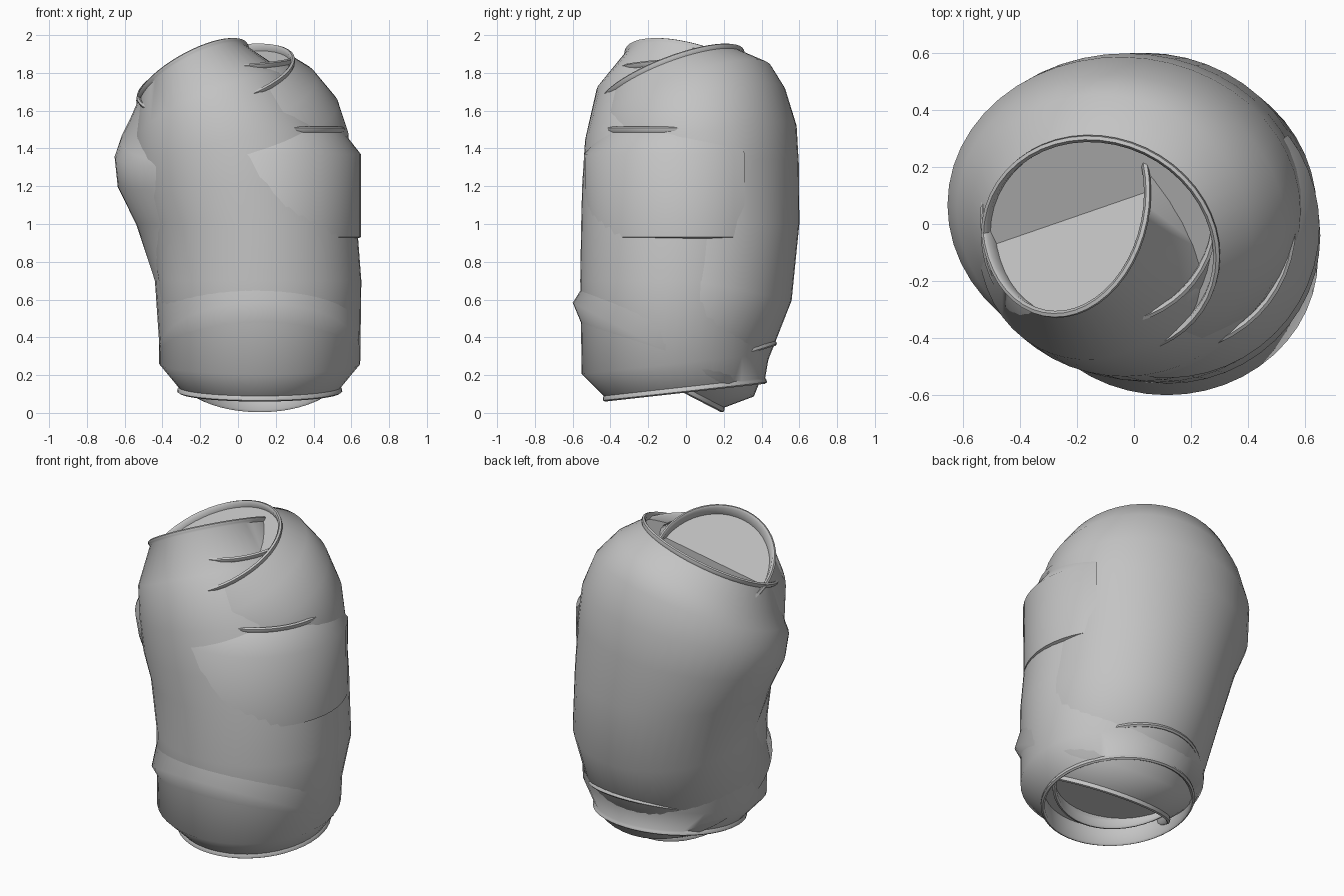
import bpy, bmesh, math
from mathutils import Vector

if "Cube" in bpy.data.objects:
    bpy.data.objects.remove(bpy.data.objects["Cube"])

SEG = 48
metal = bpy.data.materials.new("grey metal")
metal.diffuse_color = (0.55, 0.55, 0.55, 1)
metal.use_nodes = True
metal.node_tree.nodes["Principled BSDF"].inputs["Base Color"].default_value = metal.diffuse_color


def ring(bm, centre, rx, ry, normal):
    """Tilted ellipse of vertices facing along the normal."""
    n = Vector(normal).normalized()
    u = (Vector((1, 0, 0)) - n * n.x).normalized()
    v = n.cross(u)
    return [bm.verts.new(Vector(centre) + rx * math.cos(a) * u + ry * math.sin(a) * v)
            for a in (2 * math.pi * i / SEG for i in range(SEG))]


def end_rings(station, depth, sign):
    """Small rolled rim and recessed lid, listed from the outer wall inward."""
    c, rx, ry, n = station
    axis = Vector(n).normalized() * sign
    steps = ((-0.03, 0), (-0.02, 0.006), (-0.007, 0.007), (0, -0.004),
             (-0.008, -0.016), (-depth, -0.02))
    return [(Vector(c) + axis * h, rx + dr, ry + dr, n) for h, dr in steps]


def can(name, stations, bottom_depth=0.08, top_depth=0.06, arc=None):
    """Lofts tilted rings with rims and sunken lids; an arc (degrees) keeps only part of the wall."""
    bm = bmesh.new()
    rows = end_rings(stations[0], bottom_depth, -1)[::-1] + stations[1:-1]
    rows += end_rings(stations[-1], top_depth, 1)
    loops = [ring(bm, *s) for s in rows]
    first, last = (round(a * SEG / 360) for a in (arc or (0, 360)))
    for a, b in zip(loops, loops[1:]):
        for k in range(first, last):
            i, j = k % SEG, (k + 1) % SEG
            bm.faces.new((a[i], a[j], b[j], b[i]))
    if not arc:
        bm.faces.new(loops[0][::-1])
        bm.faces.new(loops[-1])
    bmesh.ops.delete(bm, geom=[v for v in bm.verts if not v.link_faces], context='VERTS')
    mesh = bpy.data.meshes.new(name)
    bm.to_mesh(mesh)
    bm.free()
    mesh.materials.append(metal)
    ob = bpy.data.objects.new(name, mesh)
    bpy.context.collection.objects.link(ob)
    bpy.ops.object.select_all(action='DESELECT')
    ob.select_set(True)
    bpy.context.view_layer.objects.active = ob
    bpy.ops.object.shade_smooth_by_angle(angle=math.radians(58))
    return ob


up = (0, 0, 1)

# Rear shell: foot tilted backward, top opening leaning to the front left
foot, lean = (0, 0.46, 0.89), (-0.25, -0.35, 0.90)
can("rear_can_shell", [
    ((0.115, -0.175, 0.190), 0.415, 0.41, foot),
    ((0.115, -0.12, 0.335), 0.53, 0.54, foot),
    ((0.10, 0.05, 0.70), 0.54, 0.52, (0, 0.2, 0.97)),
    ((0.035, 0.07, 1.00), 0.575, 0.53, up),
    ((-0.02, 0.07, 1.26), 0.62, 0.53, (-0.1, -0.08, 0.97)),
    ((-0.035, 0.055, 1.42), 0.622, 0.54, (-0.1, -0.18, 0.95)),
    ((-0.045, 0.02, 1.54), 0.585, 0.535, (-0.17, -0.32, 0.9)),
    ((-0.08, -0.015, 1.655), 0.51, 0.50, lean),
    ((-0.12, -0.08, 1.78), 0.425, 0.405, lean),
], top_depth=0.035)

# Front shell: nearly upright foot, smaller top opening leaning to the left
base, tip = (0, -0.11, 0.99), (-0.446, 0.278, 0.85)
can("front_can_shell", [
    ((0.115, -0.005, 0.107), 0.43, 0.43, base),
    ((0.115, -0.055, 0.26), 0.532, 0.50, base),
    ((0.115, -0.04, 0.70), 0.538, 0.52, up),
    ((0.08, -0.03, 1.00), 0.55, 0.525, up),
    ((0.03, -0.035, 1.20), 0.555, 0.515, (-0.1, 0, 1)),
    ((-0.03, -0.04, 1.42), 0.525, 0.495, (-0.2, 0.05, 0.97)),
    ((-0.135, -0.02, 1.61), 0.445, 0.465, (-0.38, 0.2, 0.9)),
    ((-0.245, 0.07, 1.80), 0.325, 0.405, tip),
], bottom_depth=0.12, top_depth=0.065)

# Raised fold around the right side
can("side_fold", [
    ((0.115, -0.02, 0.85), 0.40, 0.40, up),
    ((0.115, -0.01, 0.93), 0.535, 0.525, up),
    ((0.115, -0.01, 1.37), 0.535, 0.53, up),
    ((0.125, -0.01, 1.515), 0.435, 0.435, up),
], arc=(-105, 36))

# Upper fold beneath the openings
can("upper_fold", [
    ((-0.08, 0.02, 1.40), 0.36, 0.36, up),
    ((-0.06, 0.02, 1.67), 0.48, 0.47, (0, -0.1, 1)),
    ((-0.09, 0.03, 1.86), 0.38, 0.38, (-0.06, -0.06, 1)),
], arc=(-90, 0))

# Lower lip sticking out at the back
slope = (0, -0.29, 0.96)
can("lower_lip", [
    ((0.115, 0.075, 0.235), 0.42, 0.42, slope),
    ((0.115, 0.06, 0.30), 0.40, 0.40, slope),
    ((0.115, 0.04, 0.40), 0.36, 0.36, slope),
])
